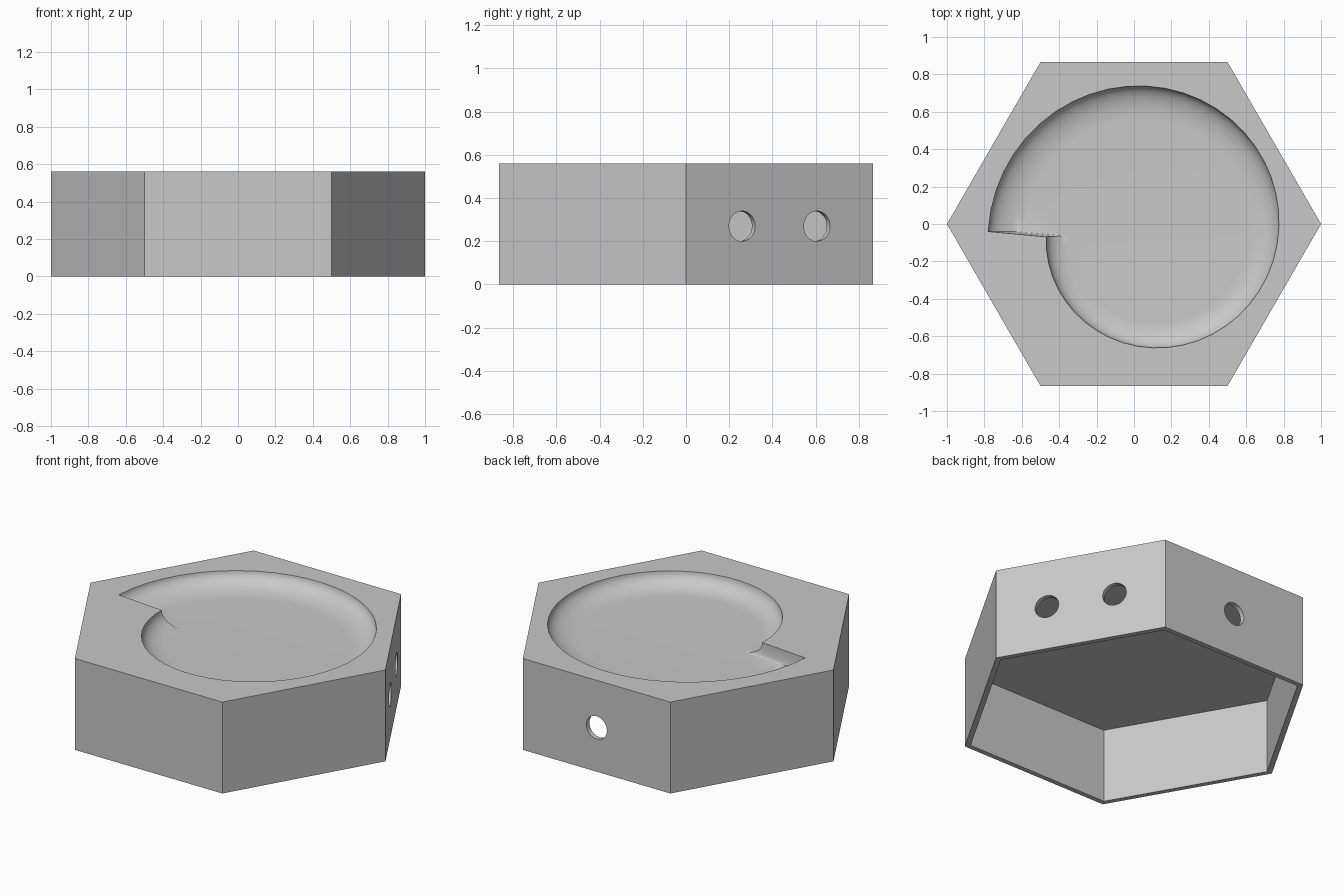
import bpy, bmesh, math
from mathutils import Matrix, Vector

HEIGHT = 0.56
WALL = 0.03
CEILING = 0.455
APOTHEM = math.cos(math.radians(30))

cube = bpy.data.objects.get("Cube")
if cube:
    bpy.data.objects.remove(cube, do_unlink=True)

grey = bpy.data.materials.new("plain_grey")
grey.use_nodes = True
colour = (0.58, 0.58, 0.58, 1)
grey.diffuse_color = colour
grey.node_tree.nodes["Principled BSDF"].inputs["Base Color"].default_value = colour


def make_object(name, bm):
    bmesh.ops.recalc_face_normals(bm, faces=bm.faces)
    mesh = bpy.data.meshes.new(name)
    bm.to_mesh(mesh)
    bm.free()
    mesh.materials.append(grey)
    obj = bpy.data.objects.new(name, mesh)
    bpy.context.collection.objects.link(obj)
    return obj


def hexagon(name, radius, bottom, top):
    """Hexagonal prism with corners on the x axis."""
    bm = bmesh.new()
    ring = [bm.verts.new((radius * math.cos(k * math.pi / 3),
                          radius * math.sin(k * math.pi / 3), bottom)) for k in range(6)]
    base = bm.faces.new(ring)
    result = bmesh.ops.extrude_face_region(bm, geom=[base], use_keep_orig=True)
    for v in result["geom"]:
        if isinstance(v, bmesh.types.BMVert):
            v.co.z = top
    return make_object(name, bm)


def hole_cutter(name, degrees, offset):
    """Round bar through the wall facing the given direction."""
    bm = bmesh.new()
    place = (Matrix.Rotation(math.radians(degrees), 4, 'Z')
             @ Matrix.Translation((APOTHEM, offset, 0.27))
             @ Matrix.Rotation(math.pi / 2, 4, 'Y'))
    bmesh.ops.create_cone(bm, cap_ends=True, segments=32, radius1=0.07,
                          radius2=0.07, depth=0.2, matrix=place)
    return make_object(name, bm)


def spiral_bowl_cutter(steps=48, rows=10):
    """Shallow dish whose rim is a spiral; closing the loop forms the step."""
    bm = bmesh.new()
    centre = Vector((0.075, -0.04, 0))
    depth, fillet = 0.085, 0.22
    profile = [(1, HEIGHT + 0.1)]
    for j in range(rows + 1):
        t = j / rows * math.pi / 2
        profile.append((1 - fillet * (1 - math.cos(t)), HEIGHT - depth * math.sin(t)))
    columns = []
    for i in range(steps + 1):
        u = i / steps
        angle = math.radians(180 - 357 * u)
        radius = 0.855 - 0.31 * u
        columns.append([bm.verts.new(centre + Vector((radius * s * math.cos(angle),
                                                      radius * s * math.sin(angle), z)))
                        for s, z in profile])
    for a, b in zip(columns, columns[1:] + columns[:1]):
        for j in range(len(profile) - 1):
            bm.faces.new((a[j], b[j], b[j + 1], a[j + 1]))
    bm.faces.new([c[0] for c in columns])
    bm.faces.new([c[-1] for c in columns])
    return make_object("bowl_cutter", bm)


# Hexagonal shell, open underneath
shell = hexagon("hexagonal_shell", 1, 0, HEIGHT)
cutters = [hexagon("inner_cutter", (APOTHEM - WALL) / APOTHEM, -0.2, CEILING)]

# Spiral dish in the top, a pair of holes in one wall and one in the back
cutters.append(spiral_bowl_cutter())
for degrees, offset in ((30, -0.2), (30, 0.2), (90, 0)):
    cutters.append(hole_cutter("hole_cutter", degrees, offset))

bpy.ops.object.select_all(action='DESELECT')
shell.select_set(True)
bpy.context.view_layer.objects.active = shell
for cutter in cutters:
    cut = shell.modifiers.new(cutter.name, 'BOOLEAN')
    cut.operation = 'DIFFERENCE'
    cut.solver = 'EXACT'
    cut.object = cutter
    bpy.ops.object.modifier_apply(modifier=cut.name)
for cutter in cutters:
    bpy.data.objects.remove(cutter, do_unlink=True)

bpy.ops.object.shade_smooth_by_angle(angle=math.radians(30))
